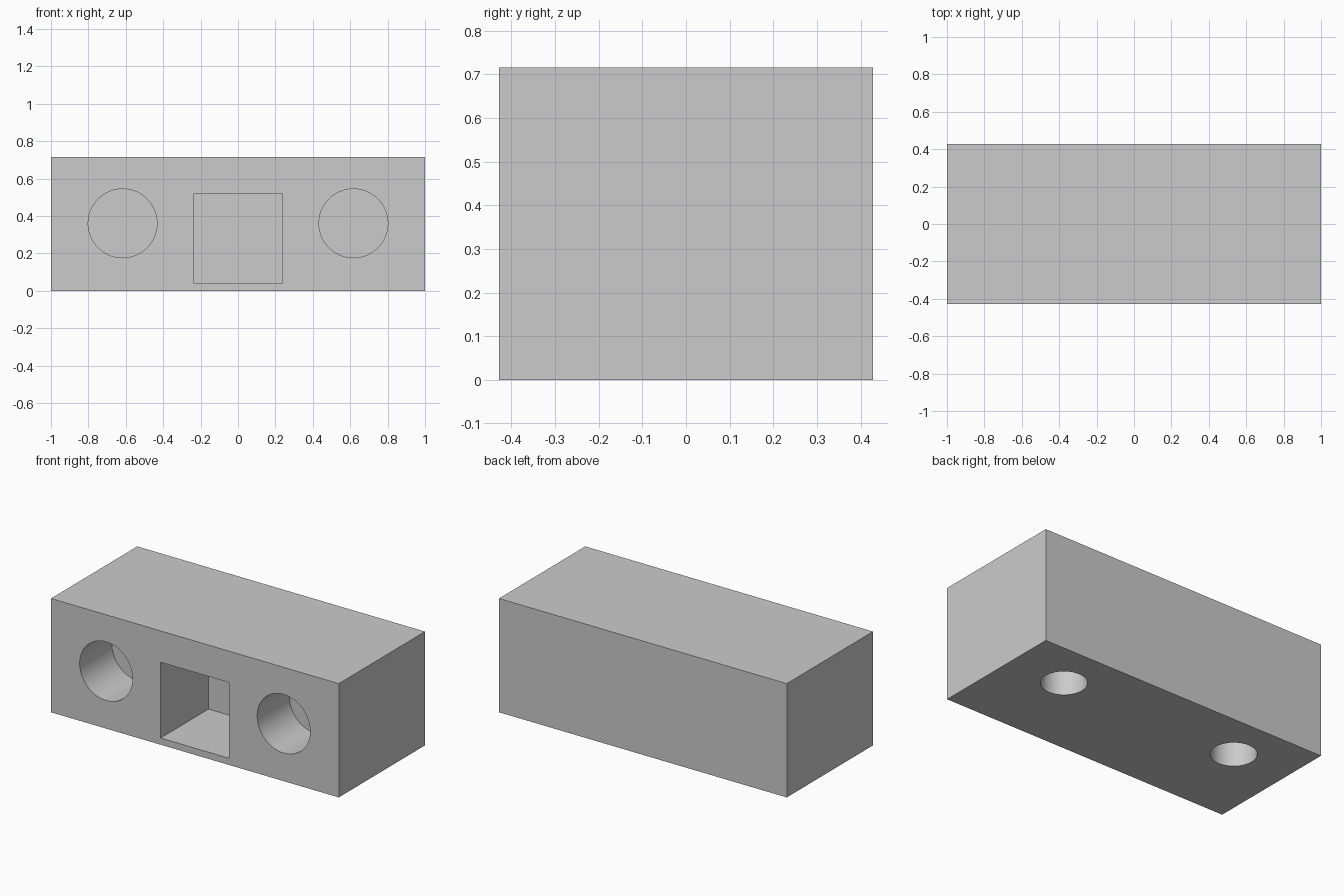
import bpy
import math

if "Cube" in bpy.data.objects:
    bpy.data.objects.remove(bpy.data.objects["Cube"], do_unlink=True)

LENGTH, DEPTH, HEIGHT = 2.0, 0.856, 0.715
FRONT = -DEPTH / 2
OVER = 0.05  # how far each cutter reaches out of the block

grey = bpy.data.materials.new("light_grey")
grey.use_nodes = True
colour = (0.6, 0.6, 0.6, 1)
grey.diffuse_color = colour
grey.node_tree.nodes["Principled BSDF"].inputs["Base Color"].default_value = colour


def finish(name):
    ob = bpy.context.object
    ob.name = name
    ob.data.materials.append(grey)
    return ob


def box(name, size, centre):
    bpy.ops.mesh.primitive_cube_add(size=1, location=centre)
    ob = finish(name)
    ob.scale = size
    bpy.ops.object.transform_apply(location=False, rotation=False, scale=True)
    return ob


def rod(name, radius, length, centre, tilt=0):
    bpy.ops.mesh.primitive_cylinder_add(vertices=96, radius=radius, depth=length,
                                        location=centre, rotation=(tilt, 0, 0))
    return finish(name)


# Solid body
block = box("block", (LENGTH, DEPTH, HEIGHT), (0, 0, HEIGHT / 2))

# Square pocket in the front
pocket = 0.476
cutters = [box("pocket_cutter", (pocket, pocket + OVER, pocket),
               (0, FRONT + (pocket - OVER) / 2, 0.28))]

# Round sockets in the front and in the underside, on both sides
socket = 0.32
for side, x in (("right", -0.617), ("left", 0.617)):
    cutters.append(rod(side + "_front_socket_cutter", 0.184, socket + OVER,
                       (x, FRONT + (socket - OVER) / 2, HEIGHT / 2 + 0.003),
                       math.pi / 2))
    cutters.append(rod(side + "_bottom_socket_cutter", 0.131, socket + OVER,
                       (x, 0.128, (socket - OVER) / 2)))

# Cut the openings
bpy.ops.object.select_all(action="DESELECT")
block.select_set(True)
bpy.context.view_layer.objects.active = block
for cutter in cutters:
    cutter.hide_render = True
    cut = block.modifiers.new("cut", "BOOLEAN")
    cut.operation = "DIFFERENCE"
    cut.solver = "EXACT"
    cut.object = cutter
    bpy.ops.object.modifier_apply(modifier=cut.name)
    bpy.data.objects.remove(cutter, do_unlink=True)

# Round walls smooth, rims sharp
bpy.ops.object.shade_smooth_by_angle(angle=math.radians(30))
